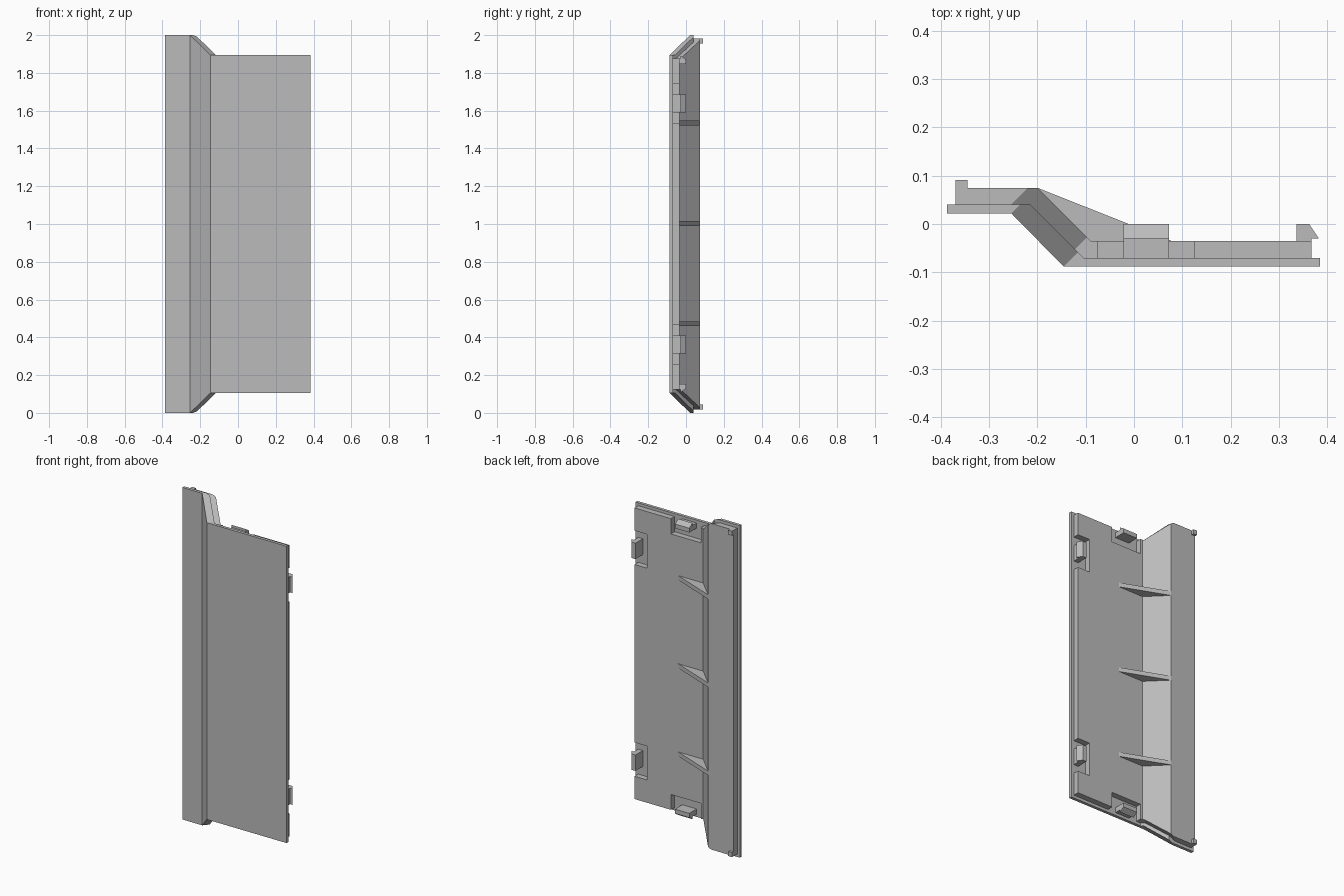
import bpy, bmesh
from mathutils import Vector

if "Cube" in bpy.data.objects:
    bpy.data.objects.remove(bpy.data.objects["Cube"], do_unlink=True)

grey = bpy.data.materials.new("plain_grey")
grey.use_nodes = True
grey.diffuse_color = (0.5, 0.5, 0.5, 1)
grey.node_tree.nodes["Principled BSDF"].inputs["Base Color"].default_value = (0.5, 0.5, 0.5, 1)


def prism(points, to_xyz, lo, hi):
    """Extrude a 2D profile between lo and hi; to_xyz places each point."""
    bm = bmesh.new()
    a = [bm.verts.new(to_xyz(u, v, lo)) for u, v in points]
    b = [bm.verts.new(to_xyz(u, v, hi)) for u, v in points]
    bm.faces.new(a)
    bm.faces.new(b)
    for i in range(len(a)):
        j = (i + 1) % len(a)
        bm.faces.new((a[i], a[j], b[j], b[i]))
    bmesh.ops.recalc_face_normals(bm, faces=bm.faces)
    return bm


def finish(name, bm):
    me = bpy.data.meshes.new(name)
    bm.to_mesh(me)
    bm.free()
    me.materials.append(grey)
    ob = bpy.data.objects.new(name, me)
    bpy.context.collection.objects.link(ob)
    return ob


def upright(u, v, w):
    return (u, v, w)


def box(name, x0, x1, y0, y1, z0, z1):
    return finish(name, prism([(x0, y0), (x1, y0), (x1, y1), (x0, y1)], upright, z0, z1))


def layer(name, points, start, end, tall, short):
    """Stepped sheet whose ends ramp from tall to short along the sloped wall."""
    bm = prism(points, upright, 0, 2)
    for s in (start, end):
        bmesh.ops.bisect_plane(bm, geom=bm.verts[:] + bm.edges[:] + bm.faces[:],
                               plane_co=Vector((s, 0, 0)), plane_no=Vector((1, -1, 0)))
    for v in bm.verts:
        t = min(1, max(0, (v.co.x - v.co.y - start) / (end - start)))
        half = tall + (short - tall) * t
        v.co.z = 1 + half if v.co.z > 1 else 1 - half
    return finish(name, bm)


# Outer skin and the smaller backing sheet behind it
layer("outer_panel", [(-.387, .022), (-.254, .022), (-.146, -.088), (.385, -.088),
                      (.385, -.07), (-.105, -.07), (-.215, .04), (-.387, .04)],
      -.276, -.058, 1, .894)
backing = layer("backing_panel", [(-.37, .04), (-.215, .04), (-.105, -.07), (.368, -.07),
                                  (.368, -.035), (-.09, -.035), (-.2, .075), (-.37, .075)],
                -.295, -.07, .982, .877)


def cut(target, cutter):
    cutter.hide_render = True
    mod = target.modifiers.new("notch", "BOOLEAN")
    mod.operation = "DIFFERENCE"
    mod.solver = "EXACT"
    mod.object = cutter
    bpy.context.view_layer.objects.active = target
    bpy.ops.object.modifier_apply(modifier=mod.name)
    bpy.data.objects.remove(cutter, do_unlink=True)


# Hook profile: first value runs outward, second is depth
hook = [(0, -.07), (0, 0), (.026, 0), (.046, -.03), (.031, -.03), (.031, -.07)]

for side, word in ((1, "upper"), (-1, "lower")):
    # Notch and clip on the long edge
    zc = 1 + side * .638
    cut(backing, box("notch_cutter", .285, .4, -.08, .05, zc - .102, zc + .102))
    finish(word + "_side_clip",
           prism(hook, lambda u, v, w: (.337 + u, v, w), zc - .048, zc + .048))
    # Notch and clip on the short edge
    z0, z1 = sorted((1 + side * .785, 1 + side * .95))
    cut(backing, box("notch_cutter", -.075, .125, -.08, .05, z0, z1))
    finish(word + "_end_clip",
           prism(hook, lambda u, v, w: (w, v, 1 + side * (.846 + u)), -.022, .073))
    # Small locating tab on the raised flange
    z0, z1 = sorted((1 + side * .955, 1 + side * .982))
    box(word + "_flange_tab", -.37, -.345, .07, .091, z0, z1)

# Triangular stiffening ribs behind the sloped wall
for word, z in (("lower", .472), ("middle", 1.003), ("upper", 1.534)):
    finish(word + "_rib", prism([(-.2, .075), (-.1, -.04), (.08, -.036)], upright,
                                z - .013, z + .013))
